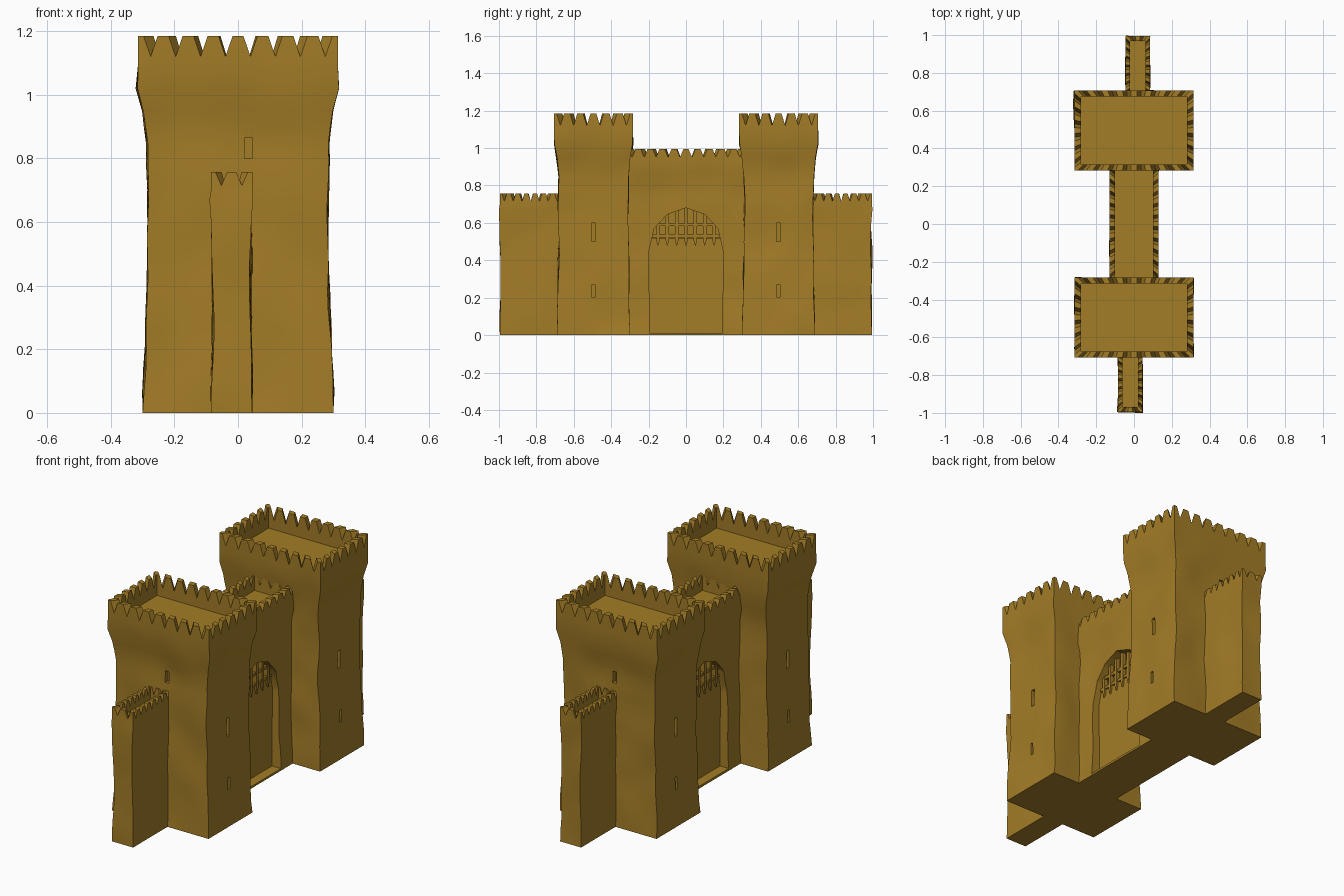
import bpy, bmesh, math
from mathutils import Vector, noise

if "Cube" in bpy.data.objects:
    bpy.data.objects.remove(bpy.data.objects["Cube"])

sand = bpy.data.materials.new("ochre sand")
sand.diffuse_color = (0.37, 0.205, 0.02, 1)
sand.use_nodes = True
sand.node_tree.nodes["Principled BSDF"].inputs["Base Color"].default_value = sand.diffuse_color


def finish(name, bm, smooth=True):
    bmesh.ops.recalc_face_normals(bm, faces=bm.faces[:])
    me = bpy.data.meshes.new(name)
    bm.to_mesh(me)
    bm.free()
    ob = bpy.data.objects.new(name, me)
    bpy.context.collection.objects.link(ob)
    me.materials.append(sand)
    if smooth:
        shade(ob)
    return ob


def select(ob):
    bpy.ops.object.select_all(action='DESELECT')
    ob.select_set(True)
    bpy.context.view_layer.objects.active = ob


def shade(ob):
    select(ob)
    bpy.ops.object.shade_smooth_by_angle(angle=math.radians(35))


def perimeter(nx, ny):
    """Unit rectangle outline; each tooth gives two tip points, a notch and a tip."""
    corners = [(-1, -1), (1, -1), (1, 1), (-1, 1)]
    pts = []
    for s in range(4):
        a, b = Vector(corners[s]), Vector(corners[(s + 1) % 4])
        n = nx if s % 2 == 0 else ny
        for i in range(n):
            for f, tip in ((0, 1), (0.22, 1), (0.5, 0), (0.78, 1)):
                pts.append((a.lerp(b, (i + f) / n), tip))
    return pts


def battlement_block(name, cx, cy, profile, tip, notch, floor, thick, nx, ny):
    """Weathered block with a flared profile (z, hx, hy), toothed rim and sunken floor."""
    bm = bmesh.new()
    pts = perimeter(nx, ny)
    # outer rings, with extra rings between profile points
    rings = []
    for (z0, x0, y0), (z1, x1, y1) in zip(profile, profile[1:]):
        n = max(1, round((z1 - z0) / 0.06))
        for k in range(n):
            t = k / n
            rings.append((z0 + (z1 - z0) * t, x0 + (x1 - x0) * t, y0 + (y1 - y0) * t))
    rings.append(profile[-1])
    loops = []
    for z, hx, hy in rings:
        loop = []
        for p, _ in pts:
            co = Vector((cx + p.x * hx, cy + p.y * hy, z))
            if z > 0 and z < profile[-1][0]:
                d = noise.noise_vector(co * 5) * 0.010
                co += Vector((d.x, d.y, 0))
            loop.append(bm.verts.new(co))
        loops.append(loop)
    # toothed rim outside and inside, then the inner wall down to the floor
    _, hx, hy = profile[-1]
    for ax, ay, flat in ((hx, hy, None), (hx - thick, hy - thick, None),
                         (hx - thick, hy - thick, floor)):
        loops.append([bm.verts.new((cx + p.x * ax, cy + p.y * ay,
                                    flat if flat else (tip if t else notch)))
                      for p, t in pts])
    m = len(pts)
    for a, b in zip(loops, loops[1:]):
        for i in range(m):
            j = (i + 1) % m
            bm.faces.new((a[i], a[j], b[j], b[i]))
    bm.faces.new(loops[0][::-1])
    bm.faces.new(loops[-1])
    return finish(name, bm)


def add_box(bm, lo, hi):
    lo, hi = Vector(lo), Vector(hi)
    vs = bmesh.ops.create_cube(bm, size=1)["verts"]
    for v in vs:
        v.co = Vector([(lo[i] + hi[i]) / 2 + v.co[i] * (hi[i] - lo[i]) for i in range(3)])


def prism(bm, outline, x0, x1):
    """Extrude a (y, z) outline along x."""
    a = [bm.verts.new((x0, y, z)) for y, z in outline]
    b = [bm.verts.new((x1, y, z)) for y, z in outline]
    bm.faces.new(a)
    bm.faces.new(b[::-1])
    for i in range(len(a)):
        j = (i + 1) % len(a)
        bm.faces.new((a[i], b[i], b[j], a[j]))


def cut(ob, cutter):
    mod = ob.modifiers.new("cut", 'BOOLEAN')
    mod.operation, mod.solver, mod.object = 'DIFFERENCE', 'EXACT', cutter
    # the cut goes ahead of the edge shading
    select(ob)
    bpy.ops.object.modifier_move_to_index(modifier="cut", index=0)
    bpy.ops.object.modifier_apply(modifier="cut")
    bpy.data.objects.remove(cutter)
    shade(ob)


# Two towers with arrow slits, and the low walls beside them
for s, label in ((-1, "front"), (1, "back")):
    tower = battlement_block(
        label + "_tower", 0, s * 0.495,
        [(0, 0.30, 0.195), (0.2, 0.29, 0.188), (0.5, 0.283, 0.184), (0.85, 0.285, 0.185),
         (0.95, 0.297, 0.198), (1.02, 0.314, 0.21), (1.1, 0.314, 0.212)],
        1.185, 1.12, 1.07, 0.033, 8, 6)
    bm = bmesh.new()
    for side in (-1, 1):
        x = side * 0.3
        add_box(bm, (x - 0.045, s * 0.495 - 0.011, 0.5), (x + 0.045, s * 0.495 + 0.011, 0.6))
        add_box(bm, (x - 0.03, s * 0.495 - 0.008, 0.2), (x + 0.03, s * 0.495 + 0.008, 0.27))
    y = s * 0.685
    add_box(bm, (-s * 0.033 - 0.012, y - 0.035, 0.8), (-s * 0.033 + 0.012, y + 0.035, 0.865))
    cut(tower, finish("slit_cutter", bm, False))

    battlement_block(
        label + "_side_wall", s * 0.02, s * 0.83,
        [(0, 0.065, 0.165), (0.3, 0.06, 0.162), (0.6, 0.06, 0.162), (0.67, 0.065, 0.165),
         (0.70, 0.065, 0.165)],
        0.757, 0.715, 0.69, 0.025, 2, 7)

# Gate wall between the towers, cut by an arched passage
gate = battlement_block(
    "gate_wall", 0, 0,
    [(0, 0.13, 0.32), (0.25, 0.118, 0.32), (0.8, 0.115, 0.32), (0.87, 0.128, 0.32),
     (0.93, 0.13, 0.32)],
    0.995, 0.95, 0.915, 0.03, 3, 10)
half = [(0.195, 0.012), (0.198, 0.45), (0.17, 0.57), (0.10, 0.645)]
arch = half + [(0, 0.68)] + [(-y, z) for y, z in reversed(half)]
bm = bmesh.new()
prism(bm, arch, -0.3, 0.3)
cut(gate, finish("arch_cutter", bm, False))

# Closed gate with a thinner panel under the arch
bm = bmesh.new()
add_box(bm, (-0.075, -0.2, 0.005), (0.075, 0.2, 0.52))
finish("gate_door", bm)
bm = bmesh.new()
add_box(bm, (-0.03, -0.2, 0.5), (0.03, 0.2, 0.69))
finish("arch_panel", bm)

# Raised portcullis showing under the arch on both sides
bm = bmesh.new()
for side in (-1, 1):
    x0, x1 = sorted((side * 0.062, side * 0.085))
    for i in range(-3, 4):
        y, top = i * 0.05, 0.69 - 0.012 * abs(i) ** 1.6
        prism(bm, [(y - 0.009, top), (y - 0.009, 0.505), (y, 0.475),
                   (y + 0.009, 0.505), (y + 0.009, top)], x0, x1)
    for z, w in ((0.53, 0.19), (0.59, 0.165)):
        add_box(bm, (x0 + 0.004, -w, z - 0.008), (x1 - 0.004, w, z + 0.008))
finish("portcullis", bm)
